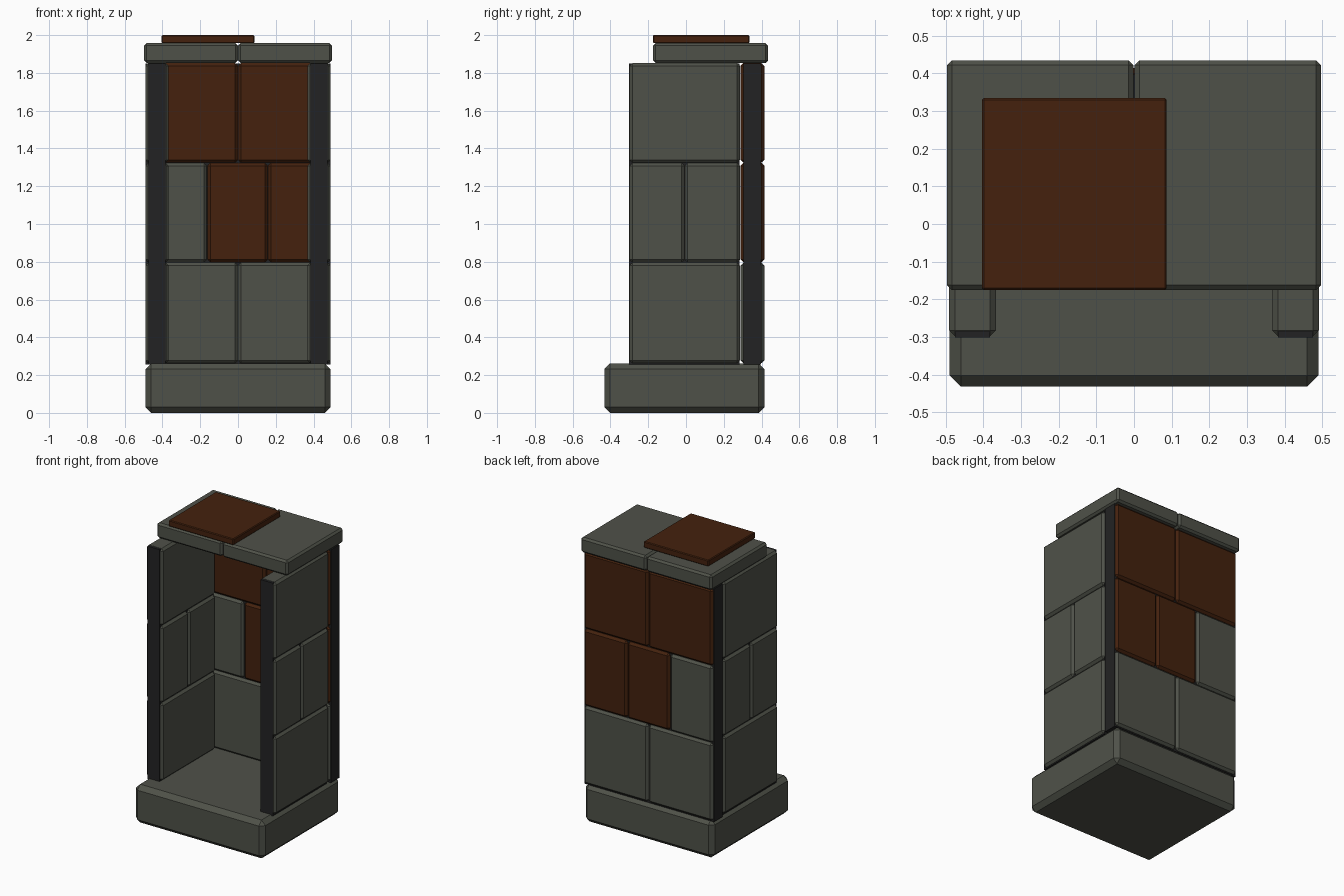
import bpy, bmesh
from mathutils import Vector

if "Cube" in bpy.data.objects:
    bpy.data.objects.remove(bpy.data.objects["Cube"])


def material(name, rgb):
    m = bpy.data.materials.new(name)
    m.diffuse_color = (*rgb, 1)
    m.use_nodes = True
    m.node_tree.nodes["Principled BSDF"].inputs["Base Color"].default_value = m.diffuse_color
    return m


STONE = material("grey_stone", (0.078, 0.083, 0.066))
RUST = material("rust_brown", (0.058, 0.0155, 0.0042))
MORTAR = material("dark_mortar", (0.0165, 0.0165, 0.017))


def block(name, lo, hi, mat, bevel=0.0):
    """Box between two corners with flat chamfered edges."""
    lo, hi = Vector(lo), Vector(hi)
    bm = bmesh.new()
    bmesh.ops.create_cube(bm, size=1)
    for v in bm.verts:
        v.co = Vector(((lo[i] + hi[i]) / 2 + v.co[i] * (hi[i] - lo[i]) for i in range(3)))
    if bevel:
        bmesh.ops.bevel(bm, geom=bm.edges[:], offset=bevel, segments=1,
                        affect='EDGES', profile=0.5)
    me = bpy.data.meshes.new(name)
    bm.to_mesh(me)
    bm.free()
    me.materials.append(mat)
    ob = bpy.data.objects.new(name, me)
    bpy.context.collection.objects.link(ob)
    return ob


# Heavy base
block("base", (-0.49, -0.432, 0), (0.49, 0.415, 0.262), STONE, 0.03)

# Three courses of bricks: (bottom, top)
rows = [(0.263, 0.795), (0.797, 1.323), (1.325, 1.852)]
ZB, ZT = 0.255, 1.851

# Side walls: mortar core with bricks standing proud on both faces
side_cuts = [[(-0.298, 0.286)], [(-0.298, -0.008), (-0.006, 0.286)], [(-0.298, 0.286)]]
for label, s in (("left", -1), ("right", 1)):
    xa, xb = sorted((s * 0.383, s * 0.475))
    block(label + "_wall_mortar", (xa, -0.302, ZB), (xb, 0.282, ZT), MORTAR)
    xa, xb = sorted((s * 0.367, s * 0.491))
    for r, ((z0, z1), cuts) in enumerate(zip(rows, side_cuts)):
        for i, (y0, y1) in enumerate(cuts):
            block(f"{label}_wall_brick_{r}_{i}", (xa, y0, z0), (xb, y1, z1), STONE, 0.015)

# Back wall, partly rust coloured
block("back_wall_mortar", (-0.49, 0.305, ZB), (0.49, 0.397, ZT), MORTAR)
back_cuts = [
    [(-0.488, -0.001, STONE), (0.001, 0.488, STONE)],
    [(-0.488, -0.166, STONE), (-0.161, 0.157, RUST), (0.159, 0.488, RUST)],
    [(-0.488, -0.001, RUST), (0.001, 0.488, RUST)],
]
for r, ((z0, z1), cuts) in enumerate(zip(rows, back_cuts)):
    for i, (x0, x1, mat) in enumerate(cuts):
        block(f"back_wall_brick_{r}_{i}", (x0, 0.289, z0), (x1, 0.415, z1), mat, 0.015)

# Roof slabs and the loose plate on top
for label, x0, x1 in (("left", -0.497, -0.001), ("right", 0.001, 0.497)):
    block(label + "_roof_slab", (x0, -0.175, 1.853), (x1, 0.435, 1.957), STONE, 0.013)
block("top_plate", (-0.404, -0.175, 1.957), (0.087, 0.335, 2.0), RUST, 0.005)
